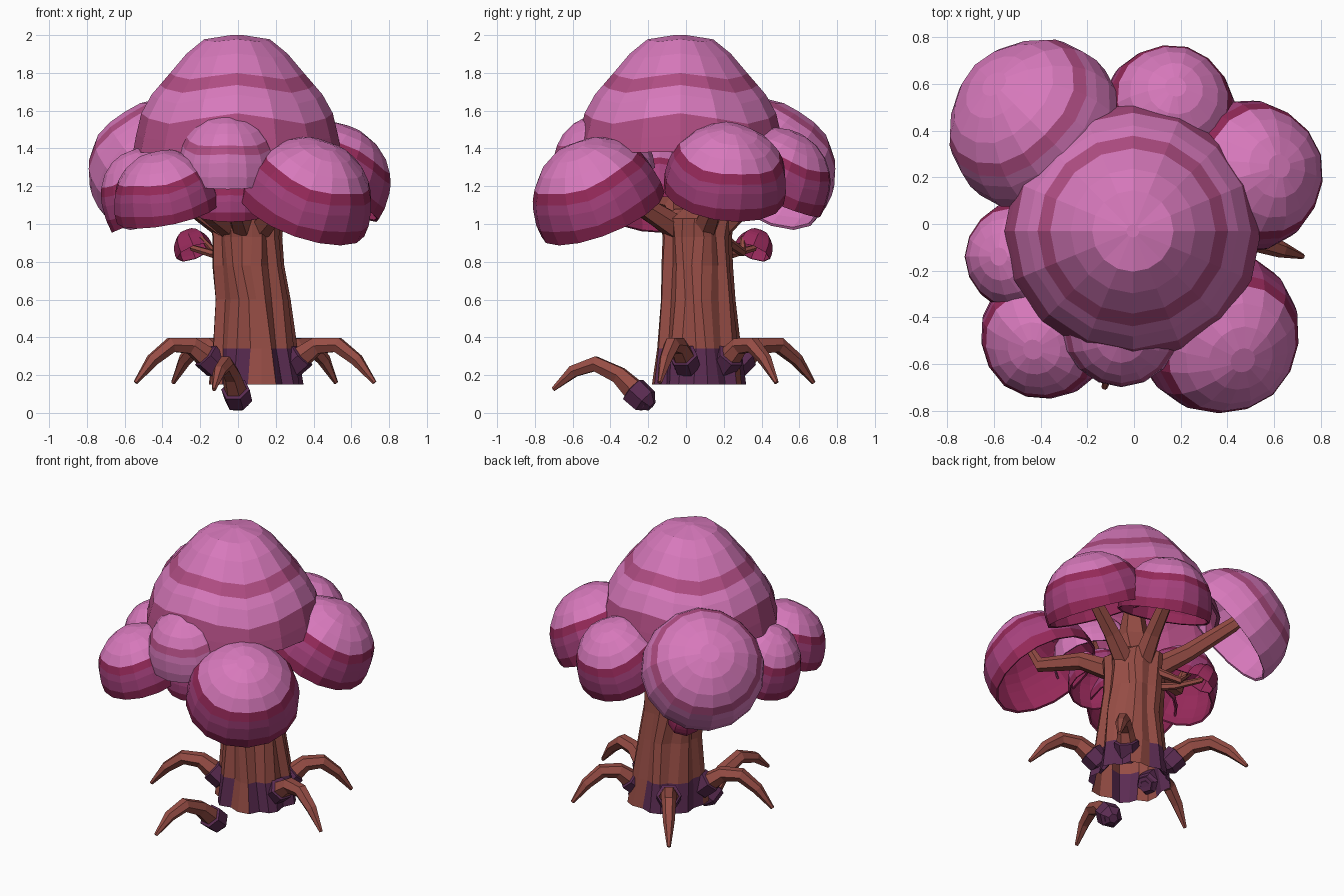
import bpy, bmesh, math
from mathutils import Vector

if "Cube" in bpy.data.objects:
    bpy.data.objects.remove(bpy.data.objects["Cube"])

def mat(name, c):
    m = bpy.data.materials.new(name)
    m.diffuse_color = (*c, 1)
    m.use_nodes = True
    m.node_tree.nodes["Principled BSDF"].inputs["Base Color"].default_value = m.diffuse_color
    return m

PINK = mat("leaf pink", (0.68, 0.19, 0.50))
ROSE = mat("leaf rose stripe", (0.44, 0.075, 0.23))
MAGENTA = mat("leaf magenta", (0.39, 0.055, 0.21))
CRIMSON = mat("leaf crimson", (0.30, 0.022, 0.10))
BARK = mat("bark brown", (0.31, 0.075, 0.06))
PURPLE = mat("base purple", (0.105, 0.025, 0.085))
LEAF = [PINK, ROSE, MAGENTA, CRIMSON]

def finish(name, bm, mats):
    bmesh.ops.recalc_face_normals(bm, faces=bm.faces[:])
    me = bpy.data.meshes.new(name)
    bm.to_mesh(me)
    bm.free()
    for m in mats:
        me.materials.append(m)
    ob = bpy.data.objects.new(name, me)
    bpy.context.collection.objects.link(ob)
    return ob

def loft(bm, rings, colour, cap_start=True, cap_end=True):
    """Skin rings of points; colour(ring index, column) gives the material index."""
    vs = [[bm.verts.new(p) for p in r] for r in rings]
    n = len(vs[0])
    for j in range(len(vs) - 1):
        for i in range(n):
            k = (i + 1) % n
            f = bm.faces.new((vs[j][i], vs[j][k], vs[j + 1][k], vs[j + 1][i]))
            f.material_index = colour(j, i)
    if cap_start:
        bm.faces.new(vs[0]).material_index = colour(0, 0)
    if cap_end:
        bm.faces.new(vs[-1]).material_index = colour(len(vs) - 2, 0)

def tube(name, pts, radii, mats, colour=lambda j, i: 0, sides=6):
    pts = [Vector(p) for p in pts]
    rings = []
    for j, p in enumerate(pts):
        t = (pts[min(j + 1, len(pts) - 1)] - pts[max(j - 1, 0)]).normalized()
        u = t.cross(Vector((0, 0, 1)))
        if u.length < 0.1:
            u = Vector((1, 0, 0))
        u.normalize()
        w = u.cross(t)
        rings.append([p + radii[j] * (u * math.cos(a) + w * math.sin(a))
                      for a in (math.tau * i / sides for i in range(sides))])
    bm = bmesh.new()
    loft(bm, rings, colour)
    return finish(name, bm, mats)

# Leaf domes: thin hollow shells with a striped outside
ROUND = [(1.01, 0), (1.02, 0.18), (0.98, 0.39), (0.93, 0.52), (0.84, 0.65), (0.67, 0.81), (0.42, 0.94), (0.16, 1)]
CROWN = [(1.01, 0.03), (0.98, 0.15), (0.93, 0.31), (0.83, 0.47), (0.75, 0.555), (0.65, 0.66), (0.49, 0.83),
         (0.32, 0.955), (0.05, 1)]
DARK = [3, 2, 2, 3, 0, 0, 0]
LIGHT = [0, 0, 0, 1, 0, 0, 0]

def dome(name, centre, axis, r, h, bands, inner=3, profile=ROUND, seg=16, droop=0.04):
    q = Vector(axis).normalized().to_track_quat('Z', 'Y')
    lining = [(a * 0.96, b * 0.95 + 0.01) for a, b in reversed(profile)]
    cols = [inner] * len(lining) + bands
    rings = []
    for pr, ph in lining + profile:
        ring = []
        for i in range(seg):
            a = math.tau * i / seg
            # rings sag at the diagonals, like a rounded box
            dz = droop * math.cos(4 * a) * pr * min(1, ph * 3) * (1 - ph * 0.5)
            ring.append(Vector(centre) + q @ Vector((r * pr * math.cos(a), r * pr * math.sin(a), h * (ph + dz))))
        rings.append(ring)
    bm = bmesh.new()
    loft(bm, rings, lambda j, i: cols[j])
    return finish(name, bm, LEAF)

dome("crown_dome", (-0.005, -0.03, 1.36), (0, 0, 1), 0.545, 0.64, [1, 1, 0, 0, 1, 0, 0, 0], 1, CROWN, droop=0.06)
dome("front_low_leaf_dome", (-0.04, -0.36, 1.06), (0, -0.25, 1), 0.2, 0.26, DARK)
DOMES = [
    ("front_right", (0.34, -0.44, 1.05), (0.35, -0.40, 1), 0.345, 0.41, DARK, 3),
    ("front_left", (-0.37, -0.46, 1.06), (-0.20, -0.25, 1), 0.275, 0.33, DARK, 3),
    ("front", (-0.055, -0.42, 1.24), (0, -0.22, 1), 0.26, 0.34, LIGHT, 1),
    ("right", (0.455, 0.20, 1.16), (0.50, 0.14, 1), 0.32, 0.38, DARK, 3),
    ("back", (0.14, 0.45, 1.15), (0.12, 0.42, 1), 0.285, 0.36, DARK, 3),
    ("back_left", (-0.39, 0.39, 1.25), (-0.55, 0.55, 0.70), 0.375, 0.40, LIGHT, 0),
    ("left", (-0.44, -0.14, 1.05), (-0.42, 0, 1), 0.245, 0.36, DARK, 3),
    ("small_low", (-0.23, 0.35, 0.85), (-0.4, 0.4, 1), 0.1, 0.13, [3] * 7, 3),
]
for n, c, ax, r, h, b, inner in DOMES:
    dome(n + "_leaf_dome", c, ax, r, h, b, inner, seg=16 if r > 0.2 else 8)
    # branch from the trunk top bending up into the dome
    c, ax = Vector(c), Vector(ax).normalized()
    low = n == "small_low"
    flat = Vector((c.x - 0.05, c.y - 0.06, 0)).normalized()
    k = 0.4 if low else 1
    start = Vector((0.05, 0.06, 0.84 if low else 0.97)) + flat * 0.11
    end = c + ax * h * 0.6
    knee = start.lerp(c, 0.5)
    knee.z = start.z + (0.0 if low else 0.13)
    tip = c + ax * h * 0.2
    tube(n + "_branch", [start, knee, tip, end], [0.07 * k, 0.055 * k, 0.045 * k, 0.025 * k], [BARK])
tube("centre_branch", [(0.04, 0.06, 1.0), (0.03, 0.03, 1.2), (0, 0, 1.5)], [0.13, 0.10, 0.05], [BARK])
tube("low_twig", [(0.02, 0.2, 0.92), (-0.12, 0.3, 0.85), (-0.2, 0.3, 0.93)], [0.03, 0.022, 0.012], [BARK])

# Trunk: fluted column, open below, with purple plates round the base
LEVELS = [(0.15, 0.09, 0.07, 0.255), (0.34, 0.085, 0.07, 0.228), (0.6, 0.075, 0.065, 0.20),
          (0.78, 0.05, 0.06, 0.192), (0.93, 0.045, 0.06, 0.188), (1.03, 0.04, 0.06, 0.20), (1.08, 0.04, 0.06, 0.12)]
N = 24
rings = []
for j, (z, cx, cy, r) in enumerate(LEVELS):
    ring = []
    for i in range(N):
        a = math.tau * (i - 0.5) / N + 0.05 * math.sin(j * 1.7 + i)
        f = 0.88 if i % 3 == 0 else 1 + 0.03 * math.sin(i * 2.3)
        ring.append((cx + r * f * math.cos(a), cy + r * f * math.sin(a), z))
    rings.append(ring)
bm = bmesh.new()
loft(bm, rings, lambda j, i: 1 if j == 0 and i not in (4, 5, 13, 14, 18, 19) else 0, cap_start=False)
finish("trunk", bm, [BARK, PURPLE])

# Roots: four arched roots round the trunk, and a front one lower and further out
PATH = [(0.17, 0.22), (0.24, 0.27), (0.36, 0.355), (0.48, 0.36), (0.59, 0.28), (0.69, 0.16)]
FRONT = [(0.285, 0.04), (0.325, 0.09), (0.44, 0.20), (0.57, 0.26), (0.69, 0.22), (0.80, 0.125)]
ROOTS = [("front", 255, FRONT, 1), ("right", 342, PATH, 0.98), ("back_right", 43, PATH, 0.87),
         ("back_left", 125, PATH, 1.07), ("left", 200, PATH, 0.96)]
for n, deg, path, s in ROOTS:
    a = math.radians(deg)
    pts = [(0.08 + s * d * math.cos(a), 0.07 + s * d * math.sin(a), z) for d, z in path]
    tube(n + "_root", pts, [0.05, 0.068, 0.05, 0.045, 0.036, 0.012],
         [BARK, PURPLE], lambda j, i: 1 if j < 1 else 0)
    # purple knob at the root's inner end
    out = Vector((math.cos(a), math.sin(a), 0.9)).normalized()
    p = Vector(pts[1])
    tube(n + "_root_knob", [p - out * 0.085, p - out * 0.04, p + out * 0.05, p + out * 0.06],
         [0.03, 0.074, 0.078, 0.05], [PURPLE])
